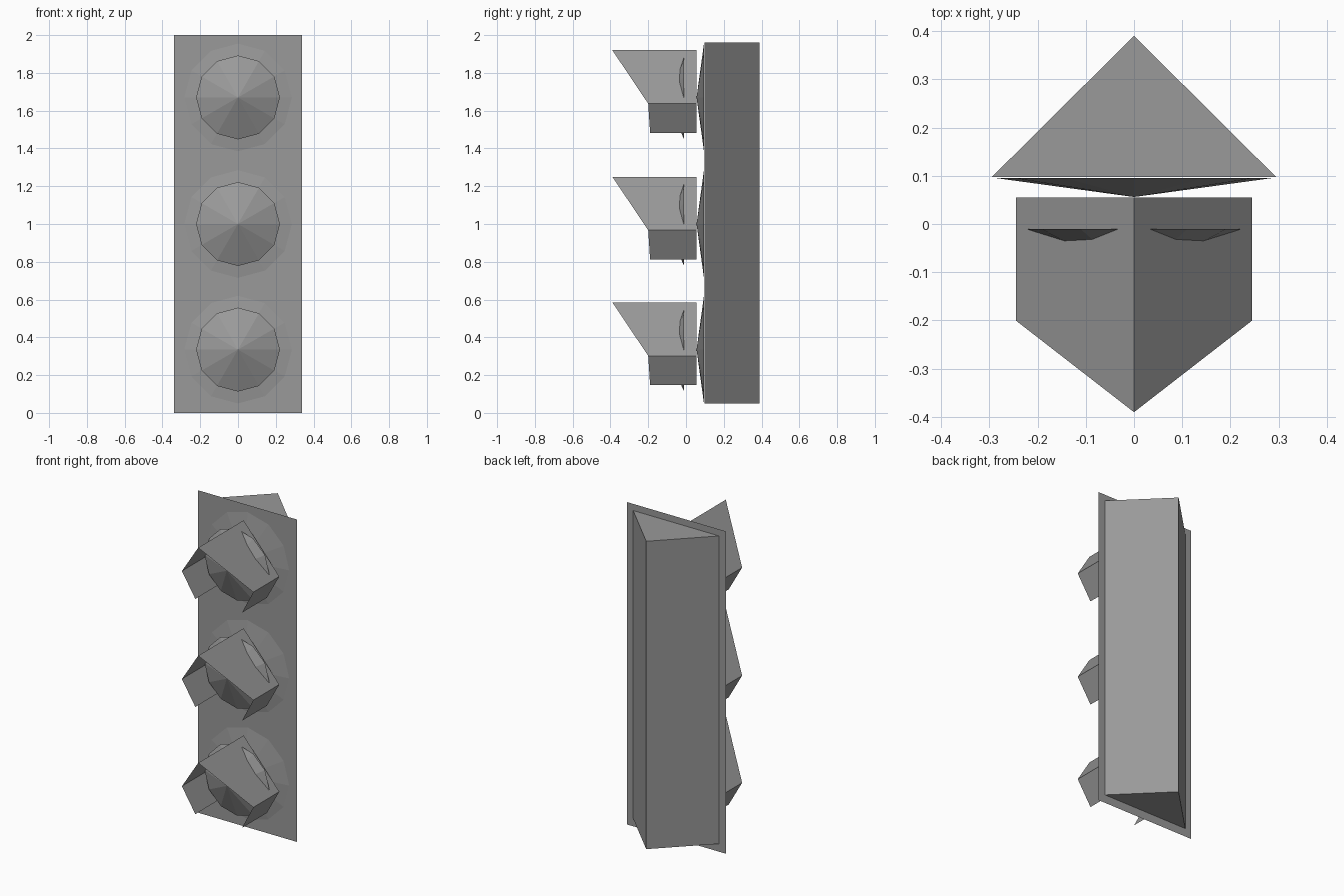
import bpy
import bmesh
from math import pi
from mathutils import Matrix

cube = bpy.data.objects.get("Cube")
if cube:
    bpy.data.objects.remove(cube, do_unlink=True)

# One plain grey for everything
GREY = (0.32, 0.32, 0.32, 1.0)
grey = bpy.data.materials.new("plain grey")
grey.use_nodes = True
grey.diffuse_color = GREY
grey.node_tree.nodes["Principled BSDF"].inputs["Base Color"].default_value = GREY


def add_object(name, bm):
    mesh = bpy.data.meshes.new(name)
    bm.to_mesh(mesh)
    bm.free()
    mesh.materials.append(grey)
    obj = bpy.data.objects.new(name, mesh)
    bpy.context.collection.objects.link(obj)
    return obj


def add_cone(name, radius, base_y, tip_y, z):
    """Open twelve-sided cone pointing to the front."""
    bm = bmesh.new()
    depth = base_y - tip_y
    place = Matrix.Translation((0, (base_y + tip_y) / 2, z)) @ Matrix.Rotation(pi / 2, 4, "X")
    bmesh.ops.create_cone(bm, cap_ends=False, segments=12, radius1=radius,
                          radius2=0, depth=depth, matrix=place)
    bmesh.ops.remove_doubles(bm, verts=bm.verts, dist=1e-5)
    return add_object(name, bm)


def add_visor(name, z):
    """Open folded sheet: peaked roof with flaps tucked in below."""
    bm = bmesh.new()
    half = [(0.16, -0.19, -0.187), (0.245, -0.20, -0.033)]   # x, front y, height
    section = half + [(0, -0.39, 0.25)] + [(-x, y, h) for x, y, h in reversed(half)]
    front = [bm.verts.new((x, y, z + h)) for x, y, h in section]
    back = [bm.verts.new((x, 0.055, z + h)) for x, y, h in section]
    for i in range(len(section) - 1):
        bm.faces.new((front[i], back[i], back[i + 1], front[i + 1]))
    return add_object(name, bm)


# Flat backing plate
PLATE_Y = 0.095
bm = bmesh.new()
bm.faces.new([bm.verts.new((x, PLATE_Y, z))
              for x, z in ((-0.34, 0), (0.34, 0), (0.34, 2), (-0.34, 2))])
add_object("backing_plate", bm)

# Triangular housing behind the plate
bm = bmesh.new()
base = bm.faces.new([bm.verts.new((x, y, 0.05))
                     for x, y in ((-0.295, 0.097), (0.295, 0.097), (0, 0.39))])
top = bmesh.ops.extrude_face_region(bm, geom=[base], use_keep_orig=True)["geom"]
bmesh.ops.translate(bm, vec=(0, 0, 1.91),
                    verts=[v for v in top if isinstance(v, bmesh.types.BMVert)])
bmesh.ops.recalc_face_normals(bm, faces=bm.faces)
add_object("housing", bm)

# Three lamps: reflector, lens and visor
for level, z in (("bottom", 0.335), ("middle", 1.0), ("top", 1.67)):
    add_cone(level + "_reflector", 0.285, PLATE_Y, 0.056, z)
    add_cone(level + "_lens", 0.222, -0.01, -0.11, z)
    add_visor(level + "_visor", z)
